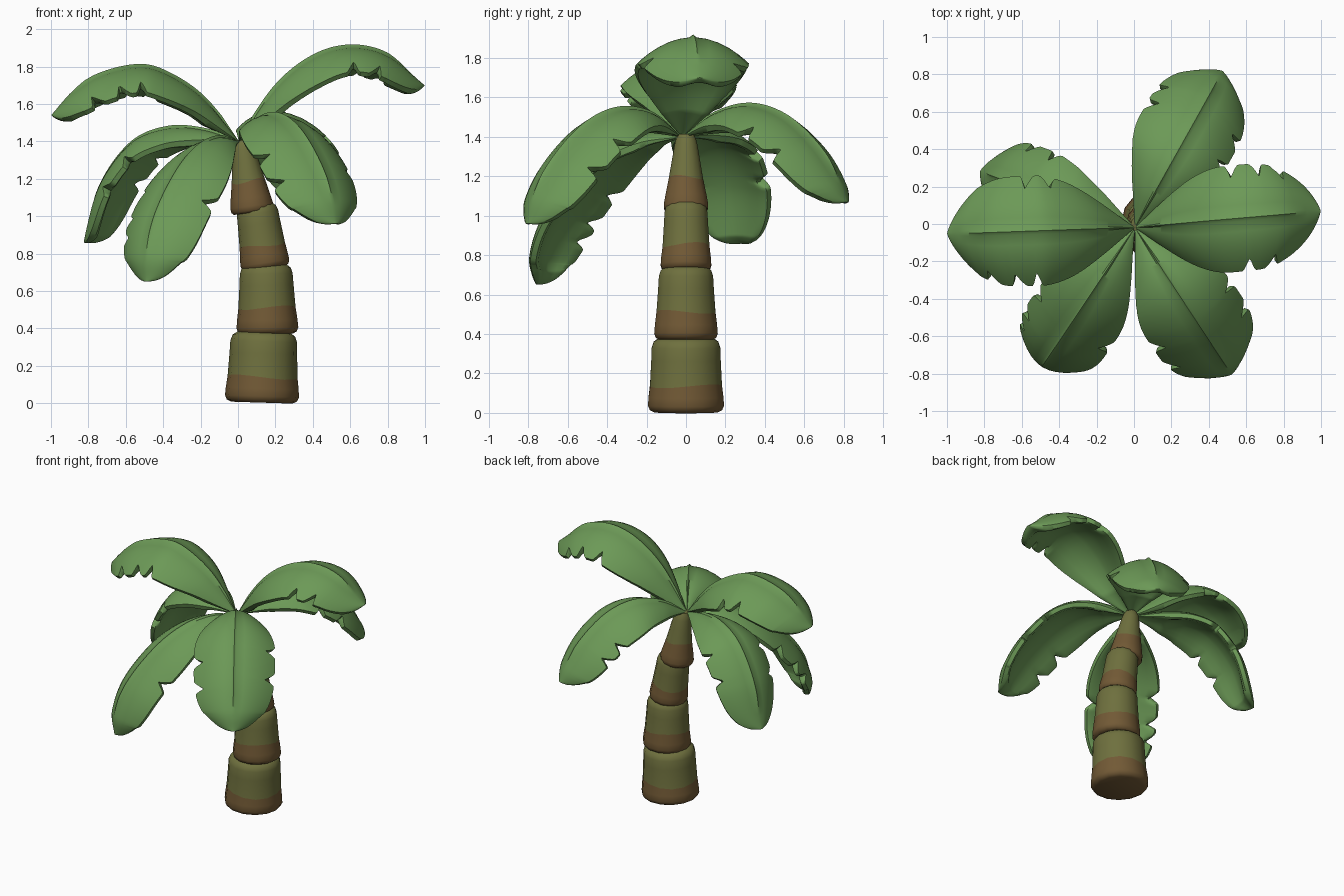
import bpy, bmesh, math
from mathutils import Vector

cube = bpy.data.objects.get("Cube")
if cube:
    bpy.data.objects.remove(cube, do_unlink=True)


def material(name, rgb):
    m = bpy.data.materials.new(name)
    m.use_nodes = True
    m.diffuse_color = (*rgb, 1)
    bsdf = m.node_tree.nodes["Principled BSDF"]
    bsdf.inputs["Base Color"].default_value = (*rgb, 1)
    bsdf.inputs["Roughness"].default_value = 0.8
    return m


LEAF = material("leaf green", (0.15, 0.32, 0.095))
OLIVE = material("bark olive", (0.157, 0.162, 0.048))
BROWN = material("bark brown", (0.168, 0.101, 0.036))


def loft(name, rings, mats, pick=lambda i: 0, angle=40):
    """Skin a list of closed rings, cap both ends and shade the result."""
    bm = bmesh.new()
    loops = [[bm.verts.new(p) for p in ring] for ring in rings]
    n = len(loops[0])
    for i, (a, b) in enumerate(zip(loops, loops[1:])):
        for j in range(n):
            k = (j + 1) % n
            bm.faces.new((a[j], a[k], b[k], b[j])).material_index = pick(i)
    bm.faces.new(loops[0][::-1]).material_index = pick(0)
    bm.faces.new(loops[-1]).material_index = pick(len(rings) - 2)
    bmesh.ops.recalc_face_normals(bm, faces=bm.faces)
    mesh = bpy.data.meshes.new(name)
    bm.to_mesh(mesh)
    bm.free()
    for m in mats:
        mesh.materials.append(m)
    obj = bpy.data.objects.new(name, mesh)
    bpy.context.collection.objects.link(obj)
    bpy.ops.object.select_all(action="DESELECT")
    obj.select_set(True)
    bpy.context.view_layer.objects.active = obj
    bpy.ops.object.shade_smooth_by_angle(angle=math.radians(angle))


# Trunk: stacked flared drums, each with a brown foot band
def trunk_segment(name, base, top, r_base, r_top, band, sides=14):
    base, top = Vector((base[0], 0, base[1])), Vector((top[0], 0, top[1]))
    axis = (top - base).normalized()
    ex = Vector((0, 1, 0)).cross(axis)
    profile = [(0, 0.82), (0.03, 0.94), (0.09, 1), (0.2, 1), (band, 0.98),
               (0.7, 0.99), (0.87, 1), (0.95, 0.95), (1, 0.8)]
    rings = []
    for t, f in profile:
        r = f * (r_base + (r_top - r_base) * t)
        ring = []
        for j in range(sides):
            a = math.tau * j / sides
            wave = 0.01 * math.sin(2 * a + base.z * 9) if t == band else 0
            ring.append(base.lerp(top, t) + axis * wave
                        + ex * r * math.cos(a) + Vector((0, r * math.sin(a), 0)))
        rings.append(ring)
    loft(name, rings, [BROWN, OLIVE], lambda i: int(profile[i][0] >= band), 45)


trunk_segment("trunk_base", (0.127, 0.003), (0.139, 0.38), 0.2, 0.175, 0.36)
trunk_segment("trunk_lower", (0.158, 0.37), (0.15, 0.74), 0.168, 0.137, 0.38)
trunk_segment("trunk_middle", (0.148, 0.72), (0.098, 1.06), 0.134, 0.108, 0.36)
trunk_segment("trunk_top", (0.078, 1.02), (0.024, 1.41), 0.122, 0.05, 0.43)


# Leaves: arched blades swept along a drooping spine
def spine(points, count):
    """Smooth curve through the points, evenly spaced by length."""
    p = [Vector(q) for q in points]
    p = [2 * p[0] - p[1]] + p + [2 * p[-1] - p[-2]]
    fine = []
    for a, b, c, d in zip(p, p[1:], p[2:], p[3:]):
        for k in range(20):
            t = k / 20
            fine.append(0.5 * (2 * b + (c - a) * t + (2 * a - 5 * b + 4 * c - d) * t * t
                               + (3 * b - a - 3 * c + d) * t ** 3))
    fine.append(p[-2])
    dist = [0]
    for a, b in zip(fine, fine[1:]):
        dist.append(dist[-1] + (b - a).length)
    out, k = [], 0
    for i in range(count + 1):
        t = 1 - (1 - i / count) ** 1.35
        while k < len(fine) - 2 and dist[k + 1] < t * dist[-1]:
            k += 1
        f = (t * dist[-1] - dist[k]) / (dist[k + 1] - dist[k])
        out.append((t, fine[k].lerp(fine[k + 1], f), (fine[k + 1] - fine[k]).normalized()))
    return out


def notch(t, cuts):
    """Narrow tears between rounded lobes, steep on the outer side."""
    f = 0
    for c in cuts:
        d = t - c
        reach = 0.055 if d < 0 else 0.032
        f = max(f, 0.24 * max(0, 1 - abs(d) / reach) ** 1.6)
    return f


HALF = [0.06, 0.25, 0.45, 0.65, 0.82, 0.94, 1]
ACROSS = [-u for u in reversed(HALF)] + [0] + HALF
CROWN = Vector((0.005, -0.02, 0))


def leaf(name, heading, width, points, left_cuts, right_cuts):
    a = math.radians(heading)
    out = Vector((math.cos(a), math.sin(a), 0))
    side = Vector((-out.y, out.x, 0))
    up = Vector((0, 0, 1))
    rings = []
    for t, p, tan in spine(points, 110):
        pos = CROWN * (1 - t) + out * p.x + up * p.y
        normal = up * tan.x - out * tan.y
        swell = math.sin(math.pi / 2 * min(1, t / 0.52))
        swell *= math.sqrt(max(0, 1 - max(0, (t - 0.6) / 0.4) ** 2.9))
        full = max(0.012, width * swell)
        thick = 0.068 * min(1, full / 0.13)
        rib = 0.013 * min(1, t * 8) * max(0, min(1, (0.92 - t) * 8))
        upper, lower = [], []
        for u in ACROSS:
            x = full * u * (1 - notch(t, left_cuts if u > 0 else right_cuts) * u * u)
            drop = 0.47 * x * x / full
            bump = rib if u == 0 else 0
            body = thick * math.sqrt(1 - u ** 6)
            upper.append(pos + side * x + normal * (bump - drop))
            if abs(u) < 1:
                lower.append(pos + side * x - normal * (drop + body))
        rings.append(upper + lower[::-1])
    loft(name, rings, [LEAF], angle=45)


leaf("leaf_left", 4, 0.285,
     [(0, 1.4), (0.2, 1.69), (0.4, 1.85), (0.6, 1.905), (0.8, 1.86), (1, 1.7)],
     (0.57, 0.72, 0.85), (0.64, 0.78))
leaf("leaf_right", 183, 0.295,
     [(0, 1.4), (0.2, 1.64), (0.4, 1.77), (0.55, 1.8), (0.75, 1.75), (0.9, 1.65), (1, 1.54)],
     (0.56, 0.67, 0.82), (0.45, 0.6))
leaf("leaf_back_left", 60, 0.27,
     [(0, 1.4), (0.2, 1.52), (0.4, 1.56), (0.6, 1.5), (0.78, 1.35), (0.9, 1.18), (0.945, 1.07)],
     (0.62, 0.74), (0.5, 0.68))
leaf("leaf_back_right", 161, 0.235,
     [(0, 1.4), (0.2, 1.46), (0.4, 1.47), (0.6, 1.39), (0.77, 1.17), (0.87, 0.86)],
     (0.54, 0.72), (0.5, 0.68))
leaf("leaf_front_left", -57, 0.275,
     [(0, 1.4), (0.2, 1.52), (0.4, 1.54), (0.6, 1.46), (0.79, 1.29), (0.92, 1.1), (0.96, 0.96)],
     (0.52, 0.7), (0.6, 0.76))
leaf("leaf_front_right", 237, 0.25,
     [(0, 1.4), (0.2, 1.42), (0.4, 1.37), (0.6, 1.24), (0.8, 1.02), (0.9, 0.8), (0.9, 0.65)],
     (0.6,), (0.55, 0.7, 0.8))
